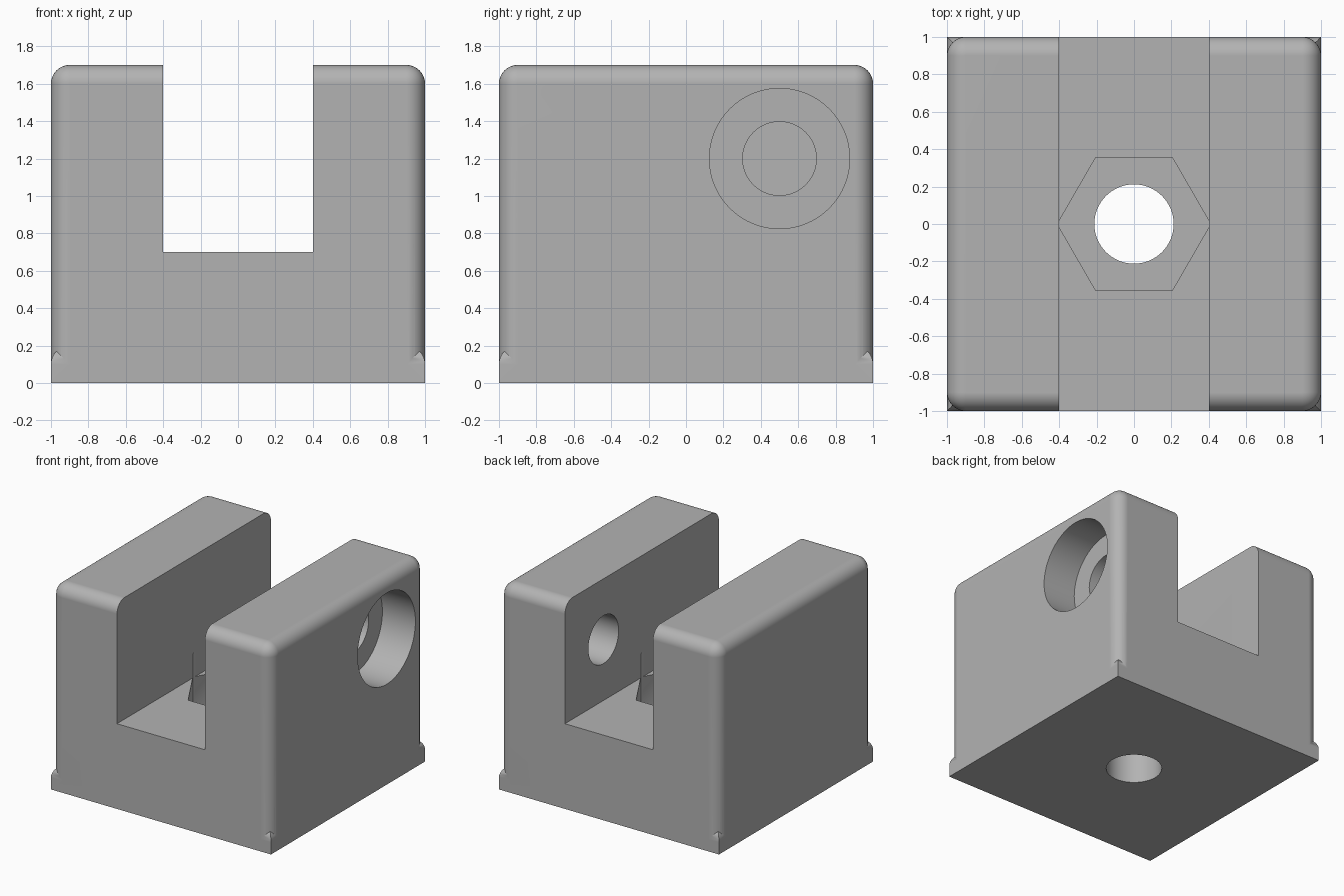
import bpy
import bmesh
from math import radians
from mathutils import Matrix, Vector

if "Cube" in bpy.data.objects:
    bpy.data.objects.remove(bpy.data.objects["Cube"])

ROUND = 0.1

grey = bpy.data.materials.new("plain grey")
grey.use_nodes = True
colour = (0.45, 0.45, 0.45, 1)
grey.diffuse_color = colour
grey.node_tree.nodes["Principled BSDF"].inputs["Base Color"].default_value = colour


def add_object(name, bm):
    mesh = bpy.data.meshes.new(name)
    bmesh.ops.recalc_face_normals(bm, faces=bm.faces)
    bm.to_mesh(mesh)
    bm.free()
    mesh.materials.append(grey)
    obj = bpy.data.objects.new(name, mesh)
    bpy.context.collection.objects.link(obj)
    return obj


def box(name, size, bottom, rounded=None):
    """Box standing at a height, with the edges picked by a rule rounded."""
    bm = bmesh.new()
    bmesh.ops.create_cube(bm, size=1)
    bmesh.ops.scale(bm, vec=size, verts=bm.verts)
    bmesh.ops.translate(bm, vec=(0, 0, bottom + size[2] / 2), verts=bm.verts)
    if rounded:
        edges = [e for e in bm.edges if rounded(e)]
        bmesh.ops.bevel(bm, geom=edges, offset=ROUND, segments=10,
                        profile=0.5, affect='EDGES', clamp_overlap=False)
    return add_object(name, bm)


def prism(name, radius, start, end, sides=64, turn=0):
    """Straight round or many-sided cutter between two points."""
    start, end = Vector(start), Vector(end)
    axis = end - start
    bm = bmesh.new()
    bmesh.ops.create_cone(bm, cap_ends=True, segments=sides, radius1=radius,
                          radius2=radius, depth=axis.length)
    place = Matrix.Translation((start + end) / 2)
    aim = axis.to_track_quat('Z', 'Y').to_matrix().to_4x4()
    bm.transform(place @ aim @ Matrix.Rotation(turn, 4, 'Z'))
    return add_object(name, bm)


def combine(target, other, operation):
    mod = target.modifiers.new(operation.lower(), 'BOOLEAN')
    mod.operation, mod.solver, mod.object = operation, 'EXACT', other
    bpy.context.view_layer.objects.active = target
    bpy.ops.object.modifier_apply(modifier=mod.name)
    bpy.data.objects.remove(other)


def is_top(edge):
    return all(v.co.z > 0.15 for v in edge.verts)


def is_upright(edge):
    return abs(edge.verts[0].co.z - edge.verts[1].co.z) > 0.1


# Body rounded on the uprights and top, on a square-cornered foot
body = box("clevis_block", (2, 2, 1.7), 0, lambda e: is_top(e) or is_upright(e))
combine(body, box("foot", (2, 2, 0.2), 0, is_top), 'UNION')

# Slot running front to back
combine(body, box("slot", (0.8, 2.4, 1.4), 0.7), 'DIFFERENCE')

# Vertical bolt hole with a hexagonal nut pocket in the slot floor
combine(body, prism("nut_pocket", 0.41, (0, 0, 0.3), (0, 0, 0.9), 6, radians(90)), 'DIFFERENCE')
combine(body, prism("bolt_hole", 0.212, (0, 0, -0.2), (0, 0, 0.5)), 'DIFFERENCE')

# Counterbored side holes, one per wall, offset to opposite ends
for s in (1, -1):
    y = 0.5 * s
    combine(body, prism("counterbore", 0.375, (0.7 * s, y, 1.2), (1.2 * s, y, 1.2)), 'DIFFERENCE')
    combine(body, prism("side_hole", 0.197, (0.2 * s, y, 1.2), (0.9 * s, y, 1.2)), 'DIFFERENCE')

# Smooth rounds with crisp edges and flat faces
bpy.ops.object.select_all(action='DESELECT')
body.select_set(True)
bpy.context.view_layer.objects.active = body
bpy.ops.object.shade_smooth_by_angle(angle=radians(30))
weighted = body.modifiers.new("flat_faces", 'WEIGHTED_NORMAL')
weighted.keep_sharp = True
